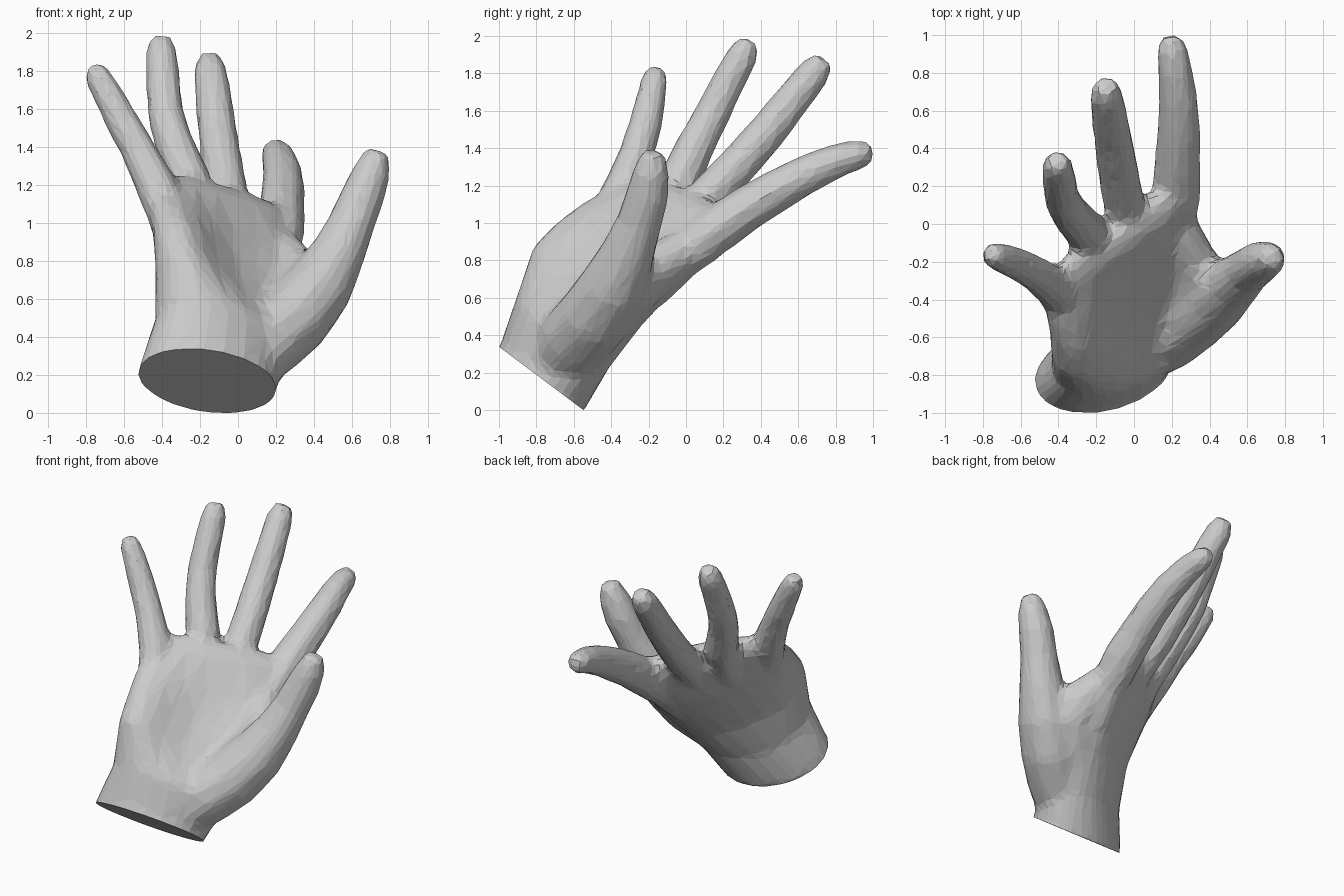
import bpy, bmesh, math
from mathutils import Vector as V

PALM_NORMAL = V((0.6, -0.64, 0.42)).normalized()
bm = bmesh.new()


def loft(rings):
    """Skin a closed solid through rings of points."""
    rows = [[bm.verts.new(p) for p in ring] for ring in rings]
    n = len(rows[0])
    faces = []
    for a, b in zip(rows, rows[1:]):
        for i in range(n):
            j = (i + 1) % n
            faces.append(bm.faces.new((a[i], a[j], b[j], b[i])))
    faces.append(bm.faces.new(rows[0][::-1]))
    faces.append(bm.faces.new(rows[-1]))
    bmesh.ops.recalc_face_normals(bm, faces=faces)


def section(c, u, n, hollow=0.0, sides=20):
    """Oval section; hollow sinks a valley into the middle of the palm side."""
    ring = []
    for i in range(sides):
        a = math.tau * i / sides
        s = math.sin(a)
        k = 1 - hollow * s ** 3 if s > 0 else 1
        ring.append(V(c) + V(u) * math.cos(a) + V(n) * s * k)
    return ring


def digit(path, sides=8):
    """Faceted tube along (x, y, z, radius) points."""
    pts = [V(p[:3]) for p in path]
    rings = []
    for i, p in enumerate(path):
        d = (pts[min(i + 1, len(pts) - 1)] - pts[max(i - 1, 0)]).normalized()
        u = d.cross(PALM_NORMAL).normalized()
        r = p[3] + 0.003
        rings.append(section(pts[i], u * r, u.cross(d) * r, 0, sides))
    loft(rings)


# palm, from below the wrist cut up to the knuckles
loft([
    section((-0.165, -0.84, 0.105), (0.355, 0.11, -0.08), (0.09, -0.20, 0.147)),
    section((-0.165, -0.77, 0.185), (0.355, 0.11, -0.08), (0.09, -0.20, 0.15)),
    section((-0.08, -0.665, 0.425), (0.33, 0.172, -0.129), (0.145, -0.185, 0.138), 0.1),
    section((-0.06, -0.535, 0.68), (0.345, 0.24, -0.18), (0.158, -0.168, 0.125), 0.6),
    section((-0.06, -0.405, 0.815), (0.36, 0.25, -0.18), (0.148, -0.158, 0.115), 0.68),
    section((-0.075, -0.26, 0.94), (0.375, 0.255, -0.17), (0.12, -0.13, 0.095), 0.55),
    section((-0.08, -0.06, 1.125), (0.36, 0.26, -0.10), (0.075, -0.075, 0.055), 0.15),
    section((-0.08, 0.0, 1.185), (0.30, 0.22, -0.09), (0.035, -0.035, 0.026)),
])

# little finger
digit([(-0.33, -0.53, 0.87, .09), (-0.37, -0.41, 1.06, .108), (-0.435, -0.325, 1.22, .11),
       (-0.525, -0.26, 1.40, .095), (-0.61, -0.215, 1.55, .09), (-0.70, -0.18, 1.72, .08),
       (-0.745, -0.165, 1.80, .071), (-0.77, -0.155, 1.845, .045)])
# ring finger
digit([(-0.22, -0.37, 0.79, .09), (-0.205, -0.15, 1.06, .11), (-0.26, -0.03, 1.25, .115),
       (-0.335, 0.05, 1.43, .105), (-0.38, 0.13, 1.58, .098), (-0.395, 0.225, 1.77, .092),
       (-0.405, 0.305, 1.92, .085), (-0.41, 0.34, 1.995, .058)])
# middle finger
digit([(-0.05, -0.27, 0.72, .09), (-0.03, -0.02, 1.03, .11), (-0.06, 0.14, 1.18, .114),
       (-0.085, 0.29, 1.34, .11), (-0.11, 0.44, 1.51, .105), (-0.13, 0.58, 1.69, .098),
       (-0.148, 0.685, 1.82, .09), (-0.15, 0.74, 1.895, .06)])
# index finger
digit([(0.16, -0.20, 0.65, .11), (0.20, -0.02, 0.84, .125), (0.222, 0.16, 0.98, .132),
       (0.228, 0.32, 1.09, .123), (0.237, 0.50, 1.20, .115), (0.235, 0.66, 1.285, .105),
       (0.215, 0.82, 1.355, .093), (0.20, 0.935, 1.387, .08), (0.195, 1.0, 1.395, .05)])
# thumb with its fleshy base
digit([(0.00, -0.79, 0.12, .15), (0.05, -0.68, 0.27, .17), (0.15, -0.595, 0.39, .20),
       (0.30, -0.485, 0.52, .20), (0.43, -0.39, 0.68, .18), (0.53, -0.31, 0.86, .145),
       (0.60, -0.25, 1.02, .122), (0.66, -0.205, 1.17, .116), (0.71, -0.185, 1.30, .097),
       (0.735, -0.175, 1.40, .06)], 10)
# web of skin between thumb and index finger
digit([(0.03, -0.62, 0.30, .13), (0.17, -0.43, 0.51, .17), (0.30, -0.27, 0.68, .15),
       (0.27, -0.08, 0.83, .115)])
digit([(0.44, -0.37, 0.72, .13), (0.33, -0.21, 0.76, .12), (0.23, -0.03, 0.86, .12)])

mesh = bpy.data.meshes.new("hand")
bm.to_mesh(mesh)
bm.free()
hand = bpy.data.objects.new("hand", mesh)
bpy.context.collection.objects.link(hand)

# fuse the parts, soften the joins, reduce to low-poly facets
m = hand.modifiers.new("fuse", 'REMESH')
m.mode = 'VOXEL'
m.voxel_size = 0.022
m = hand.modifiers.new("soften", 'SMOOTH')
m.factor = 0.5
m.iterations = 16
m = hand.modifiers.new("facet", 'DECIMATE')
m.ratio = 0.07
deps = bpy.context.evaluated_depsgraph_get()
fused = bpy.data.meshes.new_from_object(hand.evaluated_get(deps))
hand.modifiers.clear()
hand.data = fused

# flat slanted cut at the wrist
bm = bmesh.new()
bm.from_mesh(fused)
bmesh.ops.bisect_plane(bm, geom=bm.verts[:] + bm.edges[:] + bm.faces[:], dist=1e-5,
                       plane_co=(-0.16, -0.76, 0.175), plane_no=(0, 0.6, 0.8),
                       clear_inner=True)
bmesh.ops.holes_fill(bm, edges=[e for e in bm.edges if e.is_boundary], sides=0)
bmesh.ops.recalc_face_normals(bm, faces=bm.faces[:])
for f in bm.faces:
    f.smooth = False
# rest the lowest point on the floor
low = min(v.co.z for v in bm.verts)
bmesh.ops.translate(bm, verts=bm.verts[:], vec=(0, 0, -low))
bm.to_mesh(fused)
bm.free()
